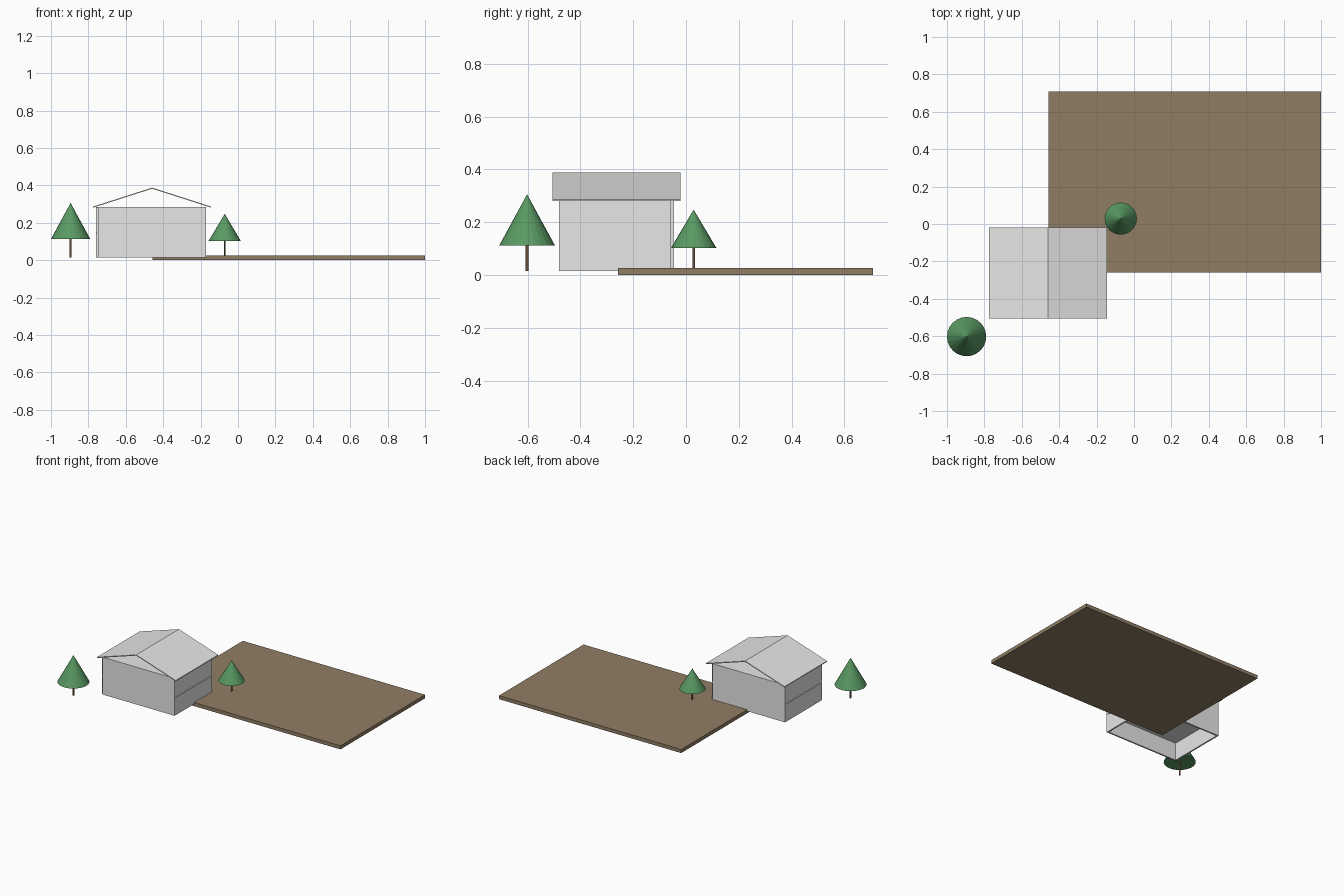
import bpy, bmesh, math

if "Cube" in bpy.data.objects:
    bpy.data.objects.remove(bpy.data.objects["Cube"])


def material(name, rgb):
    m = bpy.data.materials.new(name)
    m.diffuse_color = (*rgb, 1)
    m.use_nodes = True
    m.node_tree.nodes["Principled BSDF"].inputs["Base Color"].default_value = m.diffuse_color
    return m


GREY = material("light_grey", (0.8, 0.8, 0.8))
SOIL = material("soil_brown", (0.28, 0.207, 0.13))
GREEN = material("leaf_green", (0.10, 0.32, 0.125))
BARK = material("bark_brown", (0.14, 0.08, 0.045))


def finish(name, bm, mat):
    bmesh.ops.recalc_face_normals(bm, faces=bm.faces)
    me = bpy.data.meshes.new(name)
    bm.to_mesh(me)
    bm.free()
    me.materials.append(mat)
    ob = bpy.data.objects.new(name, me)
    bpy.context.collection.objects.link(ob)
    return ob


def box(name, x, y, z, mat):
    """Box from (min, max) ranges on each axis."""
    bm = bmesh.new()
    bmesh.ops.create_cube(bm, size=1)
    for v in bm.verts:
        v.co = [r[0] if c < 0 else r[1] for c, r in zip(v.co, (x, y, z))]
    return finish(name, bm, mat)


def extrude_y(name, profile, y0, y1, mat):
    """Extrude an (x, z) outline along y."""
    bm = bmesh.new()
    face = bm.faces.new([bm.verts.new((x, y0, z)) for x, z in profile])
    out = bmesh.ops.extrude_face_region(bm, geom=[face])
    for g in out["geom"]:
        if isinstance(g, bmesh.types.BMVert):
            g.co.y = y1
    return finish(name, bm, mat)


def cone(name, x, y, z0, z1, r0, r1, sides, mat):
    bm = bmesh.new()
    bmesh.ops.create_cone(bm, cap_ends=True, segments=sides,
                          radius1=r0, radius2=r1, depth=z1 - z0)
    bmesh.ops.translate(bm, verts=bm.verts, vec=(x, y, (z0 + z1) / 2))
    return finish(name, bm, mat)


# Ground plot
box("ground_plot", (-0.457, 1.0), (-0.258, 0.708), (0, 0.026), SOIL)

# House shell: long front and back walls
X0, X1, Y0, Y1 = -0.76, -0.17, -0.481, -0.046
Z0, Z1, T = 0.015, 0.285, 0.011
box("front_wall", (X0 + T, X1), (Y0, Y0 + T), (Z0, Z1), GREY)
box("back_wall", (X0, X1 - T), (Y1 - T, Y1), (Z0, Z1), GREY)

# Side walls in two storeys, separated by the floor plates
for side, x in (("left", X0), ("right", X1 - T)):
    inner = (Y0 + T, Y1 - T)
    x_range = (x, x + T)
    box(side + "_lower_wall", x_range, inner, (Z0, 0.142), GREY)
    box(side + "_upper_wall", x_range, inner, (0.149, 0.278), GREY)

# Upper floor and ceiling
for name, z in (("upper_floor", 0.142), ("ceiling", 0.278)):
    box(name, (X0 + 0.004, X1 - 0.004), (Y0 + T, Y1 - T), (z, z + 0.007), GREY)

# Thin open gable roof
eave, ridge, mid, half, t = 0.281, 0.382, -0.459, 0.315, 0.006
extrude_y("gable_roof", [
    (mid - half, eave), (mid, ridge), (mid + half, eave),
    (mid + half, eave + t), (mid, ridge + t), (mid - half, eave + t),
], -0.506, -0.02, GREY)

# Trees: x, y, trunk bottom, crown base, tip, crown radius, trunk radius
TREES = {
    "front_tree": (-0.895, -0.602, 0.015, 0.113, 0.306, 0.105, 0.006),
    "plot_tree": (-0.071, 0.029, 0.026, 0.103, 0.248, 0.086, 0.005),
}
for name, (x, y, zb, zc, zt, rc, rt) in TREES.items():
    cone(name + "_trunk", x, y, zb, zc, rt, rt, 12, BARK)
    cone(name + "_crown", x, y, zc, zt, rc, 0, 24, GREEN)
